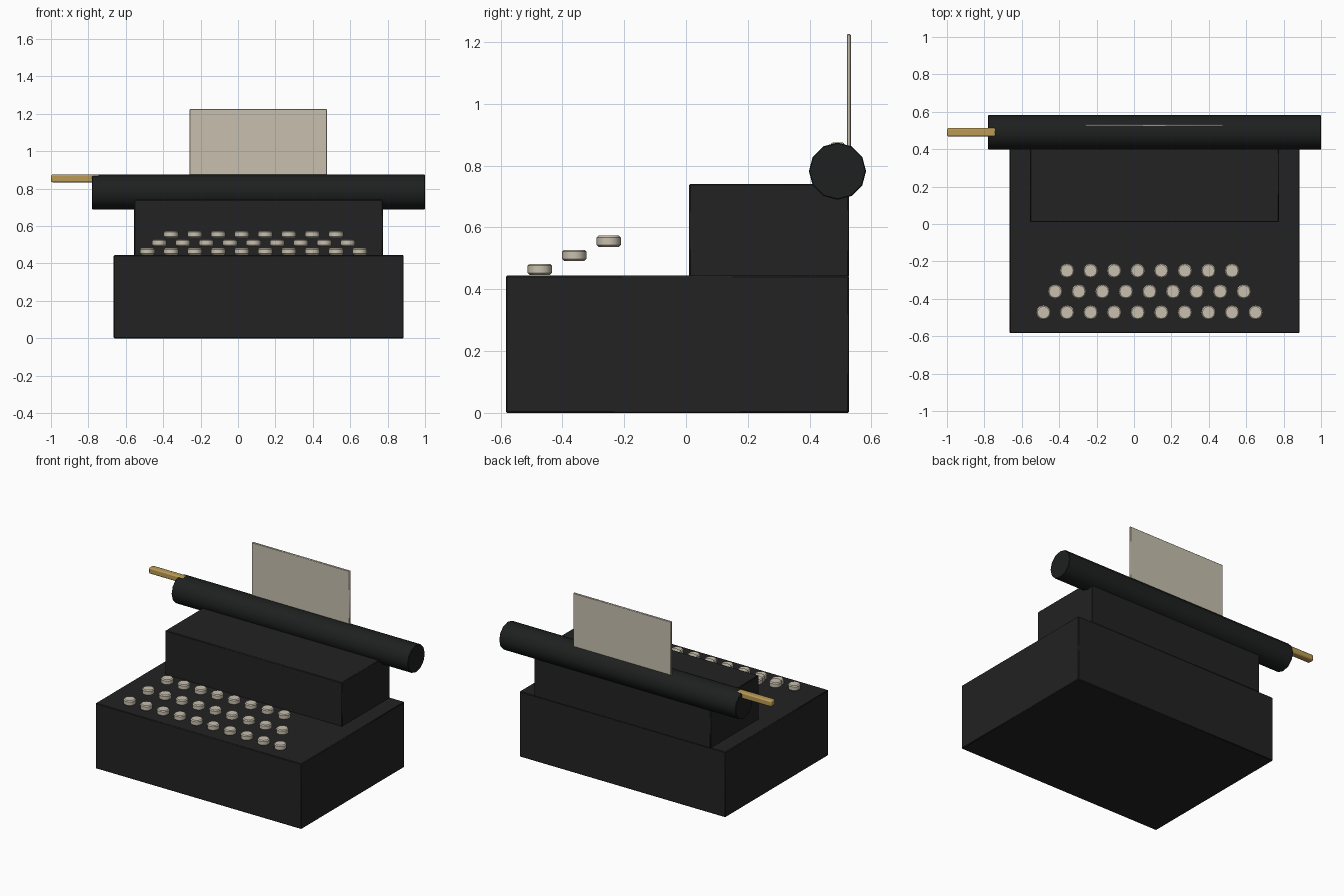
import bpy, math

if "Cube" in bpy.data.objects:
    bpy.data.objects.remove(bpy.data.objects["Cube"])


def material(name, rgb):
    m = bpy.data.materials.new(name)
    m.diffuse_color = (*rgb, 1)
    m.use_nodes = True
    m.node_tree.nodes["Principled BSDF"].inputs["Base Color"].default_value = m.diffuse_color
    return m


BLACK = material("black enamel", (0.016, 0.016, 0.016))
RUBBER = material("black rubber", (0.013, 0.014, 0.014))
IVORY = material("ivory", (0.58, 0.53, 0.43))
BRASS = material("brass", (0.50, 0.33, 0.09))


def finish(obj, name, mat, bevel, segments=1):
    obj.name = name
    obj.data.materials.append(mat)
    mod = obj.modifiers.new("soft edges", "BEVEL")
    mod.width, mod.segments = bevel, segments
    mod.limit_method = "ANGLE"
    mod.angle_limit = math.radians(40)
    bpy.ops.object.shade_smooth_by_angle(angle=math.radians(35))
    return obj


def box(name, lo, hi, mat, bevel, segments=1):
    centre = [(a + b) / 2 for a, b in zip(lo, hi)]
    bpy.ops.mesh.primitive_cube_add(size=1, location=centre)
    obj = bpy.context.object
    obj.scale = [b - a for a, b in zip(lo, hi)]
    bpy.ops.object.transform_apply(location=False, rotation=False, scale=True)
    return finish(obj, name, mat, bevel, segments)


def cylinder(name, centre, radius, depth, sides, mat, bevel, rotation=(0, 0, 0)):
    bpy.ops.mesh.primitive_cylinder_add(vertices=sides, radius=radius, depth=depth,
                                        location=centre, rotation=rotation)
    return finish(bpy.context.object, name, mat, bevel)


# Stepped body
box("base", (-0.665, -0.583, 0), (0.885, 0.527, 0.444), BLACK, 0.004)
box("upper_housing", (-0.555, 0.01, 0.44), (0.775, 0.527, 0.741), BLACK, 0.004)

# Carriage roller with its return lever and sheet
cylinder("roller", (0.11, 0.49, 0.782), 0.0925, 1.78, 12, RUBBER, 0.003,
         (0, math.pi / 2, 0))
box("return_lever", (-1.0, 0.468, 0.834), (-0.74, 0.513, 0.875), BRASS, 0.008, 2)
box("paper", (-0.26, 0.52, 0.78), (0.476, 0.533, 1.225), IVORY, 0.003)

# Three rising rows of round keys, each row one key shorter than the last
STEP = 0.126
for row in range(3):
    count = 10 - row
    for i in range(count):
        x = 0.083 + (i - (count - 1) / 2) * STEP
        cylinder(f"key_{row + 1}_{i + 1}",
                 (x, -0.473 + 0.1115 * row, 0.464 + 0.0455 * row),
                 0.039, 0.036, 12, IVORY, 0.006)
